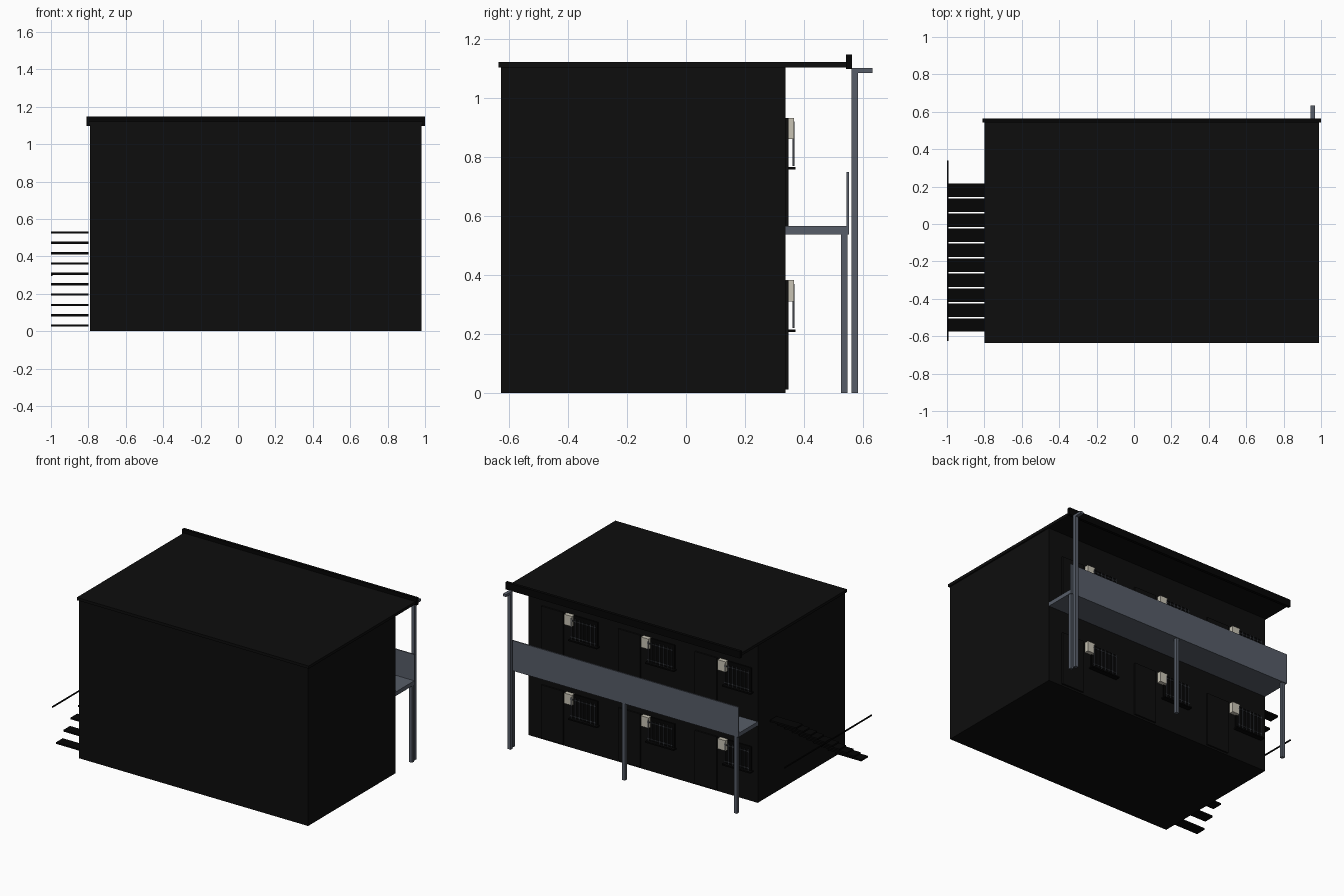
import bpy, bmesh

if "Cube" in bpy.data.objects:
    bpy.data.objects.remove(bpy.data.objects["Cube"])


def material(name, rgb):
    m = bpy.data.materials.new(name)
    m.diffuse_color = (*rgb, 1)
    m.use_nodes = True
    m.node_tree.nodes["Principled BSDF"].inputs["Base Color"].default_value = m.diffuse_color
    return m


WALL = material("charcoal wall", (0.004, 0.004, 0.004))
TRIM = material("black trim", (0.0015, 0.0015, 0.0015))
STEEL = material("blue grey steel", (0.095, 0.11, 0.14))
BAR = material("dark grey bars", (0.05, 0.055, 0.065))
CREAM = material("cream casing", (0.58, 0.55, 0.46))


def boxes(name, mat, spans):
    """One object from boxes given as (x0, x1, y0, y1, z0, z1)."""
    bm = bmesh.new()
    for x0, x1, y0, y1, z0, z1 in spans:
        for v in bmesh.ops.create_cube(bm, size=1)["verts"]:
            v.co = (x0 + (v.co.x + 0.5) * (x1 - x0),
                    y0 + (v.co.y + 0.5) * (y1 - y0),
                    z0 + (v.co.z + 0.5) * (z1 - z0))
    me = bpy.data.meshes.new(name)
    bm.to_mesh(me)
    bm.free()
    me.materials.append(mat)
    ob = bpy.data.objects.new(name, me)
    bpy.context.collection.objects.link(ob)
    return ob


# Main block, roof slab and raised gutter over the walkway
boxes("building_block", WALL, [(-0.79, 0.98, -0.627, 0.337, 0, 1.103)])
boxes("roof_slab", WALL, [(-0.80, 0.99, -0.635, 0.55, 1.103, 1.122)])
boxes("roof_gutter", TRIM, [(-0.81, 1.0, 0.542, 0.563, 1.098, 1.147)])

# Walkway with parapet and posts
boxes("walkway_slab", STEEL, [(-0.79, 0.98, 0.337, 0.552, 0.538, 0.566)])
boxes("walkway_parapet", STEEL, [(-0.79, 0.98, 0.544, 0.552, 0.566, 0.749)])
boxes("walkway_posts", STEEL,
      [(x - 0.011, x + 0.011, 0.525, 0.547, 0, 0.538) for x in (-0.765, 0.1, 0.965)])

# Downpipe with its short outlet
boxes("downpipe", STEEL, [(0.945, 0.969, 0.561, 0.583, 0, 1.102),
                          (0.945, 0.969, 0.583, 0.633, 1.085, 1.102)])

# Open stair on the left side, with a level handrail
boxes("stair_treads", TRIM,
      [(-1.0, -0.80, -0.576 + 0.08 * i, -0.504 + 0.08 * i,
        0.024 + 0.0553 * i, 0.036 + 0.0553 * i) for i in range(10)])
boxes("stair_handrail", TRIM, [(-1.0, -0.993, -0.625, 0.34, 0.296, 0.304)])

# Three flats on each floor: door, barred window, sill and wall unit
for floor, z in (("lower", 0.0), ("upper", 0.55)):
    for n in range(3):
        x = 0.54 - 0.593 * n
        tag = f"{floor}_{n + 1}"
        boxes("door_" + tag, WALL, [(x + 0.165, x + 0.335, 0.337, 0.348, z + 0.012, z + 0.382)])
        boxes("window_pane_" + tag, TRIM, [(x - 0.1, x + 0.1, 0.337, 0.346, z + 0.216, z + 0.382)])
        boxes("window_sill_" + tag, TRIM, [(x - 0.11, x + 0.11, 0.337, 0.371, z + 0.207, z + 0.216)])
        bars = [(x + d - 0.003, x + d + 0.003, 0.361, 0.367, z + 0.22, z + 0.37)
                for d in (-0.09 + 0.03 * k for k in range(7))]
        rails = [(x - 0.098, x + 0.098, 0.361, 0.366, z + h, z + h + 0.006)
                 for h in (0.235, 0.35)]
        boxes("window_bars_" + tag, BAR, bars + rails)
        boxes("wall_unit_" + tag, CREAM, [(x + 0.085, x + 0.145, 0.337, 0.366, z + 0.311, z + 0.383)])
